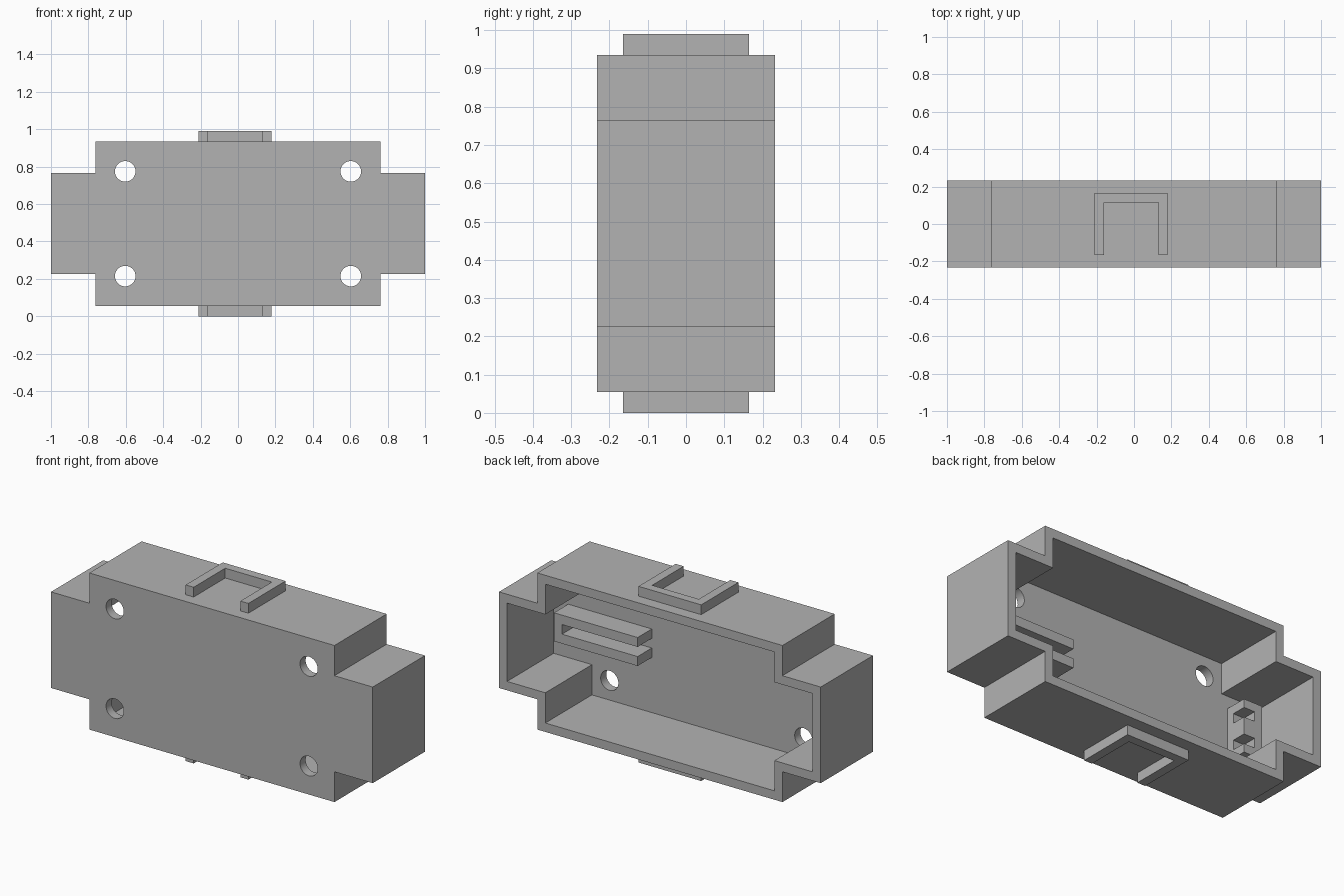
import bpy, bmesh, math
from mathutils import Matrix

old = bpy.data.objects.get("Cube")
if old:
    bpy.data.objects.remove(old, do_unlink=True)

grey = bpy.data.materials.new("plain grey")
grey.use_nodes = True
colour = (0.45, 0.45, 0.45, 1)
grey.diffuse_color = colour
grey.node_tree.nodes["Principled BSDF"].inputs["Base Color"].default_value = colour

MID_Z = 0.495
WALL = 0.05
FRONT, BACK = -0.232, 0.232
FLOOR = FRONT + WALL      # inner side of the front wall
RIDGE = -0.056            # how far the inner parts rise from it


def make_object(name, bm):
    bmesh.ops.recalc_face_normals(bm, faces=bm.faces)
    mesh = bpy.data.meshes.new(name)
    bm.to_mesh(mesh)
    bm.free()
    mesh.materials.append(grey)
    obj = bpy.data.objects.new(name, mesh)
    bpy.context.collection.objects.link(obj)
    return obj


def prism(name, outline, axis, start, end):
    """Extrude a 2D outline along y (outline in x, z) or z (outline in x, y)."""
    bm = bmesh.new()
    place = (lambda a, b: (a, start, b)) if axis == "y" else (lambda a, b: (a, b, start))
    face = bm.faces.new([bm.verts.new(place(a, b)) for a, b in outline])
    grown = bmesh.ops.extrude_face_region(bm, geom=[face])
    shift = (0, end - start, 0) if axis == "y" else (0, 0, end - start)
    moved = [v for v in grown["geom"] if isinstance(v, bmesh.types.BMVert)]
    bmesh.ops.translate(bm, verts=moved, vec=shift)
    return make_object(name, bm)


def box(name, x, y, z):
    return prism(name, [(x[0], z[0]), (x[1], z[0]), (x[1], z[1]), (x[0], z[1])], "y", *y)


def cut(obj, cutter):
    """Subtract the cutter from the object and remove it."""
    cutter.hide_render = True
    mod = obj.modifiers.new("cut", "BOOLEAN")
    mod.operation, mod.solver, mod.object = "DIFFERENCE", "EXACT", cutter
    bpy.context.view_layer.update()
    graph = bpy.context.evaluated_depsgraph_get()
    result = bpy.data.meshes.new_from_object(obj.evaluated_get(graph))
    obj.modifiers.clear()
    obj.data = result
    bpy.data.objects.remove(cutter, do_unlink=True)


def cross(inset):
    """Plus-shaped outline of the case, shrunk by the inset."""
    wide, body = 1 - inset, 0.762 - inset
    low, high = 0.27 - inset, 0.44 - inset
    quarter = [(wide, low), (body, low), (body, high)]
    pts = quarter + [(-x, z) for x, z in reversed(quarter)]
    pts += [(-x, -z) for x, z in quarter] + [(x, -z) for x, z in reversed(quarter)]
    return [(x, z + MID_Z) for x, z in pts]


# Case: hollow tray, open at the back, with four screw holes
case = prism("case", cross(0), "y", FRONT, BACK)
cut(case, prism("cavity_cutter", cross(WALL), "y", FLOOR, BACK + 0.1))
for sx in (-1, 1):
    for sz in (-1, 1):
        bm = bmesh.new()
        bmesh.ops.create_cone(bm, cap_ends=True, segments=48, radius1=0.055,
                              radius2=0.055, depth=0.2)
        bmesh.ops.rotate(bm, verts=bm.verts, matrix=Matrix.Rotation(math.pi / 2, 3, "X"))
        bmesh.ops.translate(bm, verts=bm.verts, vec=(sx * 0.603, FRONT, MID_Z + sz * 0.28))
        cut(case, make_object("hole_cutter", bm))

# U-shaped brackets on the top and bottom, open to the front
left, right, near, far = -0.21, 0.18, -0.165, 0.165
bracket = [(left, near), (left + WALL, near), (left + WALL, far - WALL),
           (right - WALL, far - WALL), (right - WALL, near), (right, near),
           (right, far), (left, far)]
prism("top_bracket", bracket, "z", 0.935, 0.99)
prism("bottom_bracket", bracket, "z", 0, 0.055)

# Two-pronged fork inside the right end
tip, root, outer, gap = 0.34, 0.86, 0.08, 0.027
fork = [(root, -outer), (root, outer), (tip, outer), (tip, gap),
        (root - WALL, gap), (root - WALL, -gap), (tip, -gap), (tip, -outer)]
prism("fork", [(x, z + MID_Z) for x, z in fork], "y", FLOOR, RIDGE)

# Socket block inside the left end, with two corner slots
socket = box("socket", (-0.865, -0.75), (FLOOR, RIDGE), (MID_Z - 0.15, MID_Z + 0.15))
for side in (-1, 1):
    z = MID_Z + side * 0.075
    cut(socket, box("slot_cutter", (-0.818, -0.7), (-0.138, 0), (z - 0.027, z + 0.027)))

# Smooth hole walls, sharp edges elsewhere
bpy.ops.object.select_all(action="DESELECT")
case.select_set(True)
bpy.context.view_layer.objects.active = case
bpy.ops.object.shade_smooth_by_angle(angle=math.radians(30))
